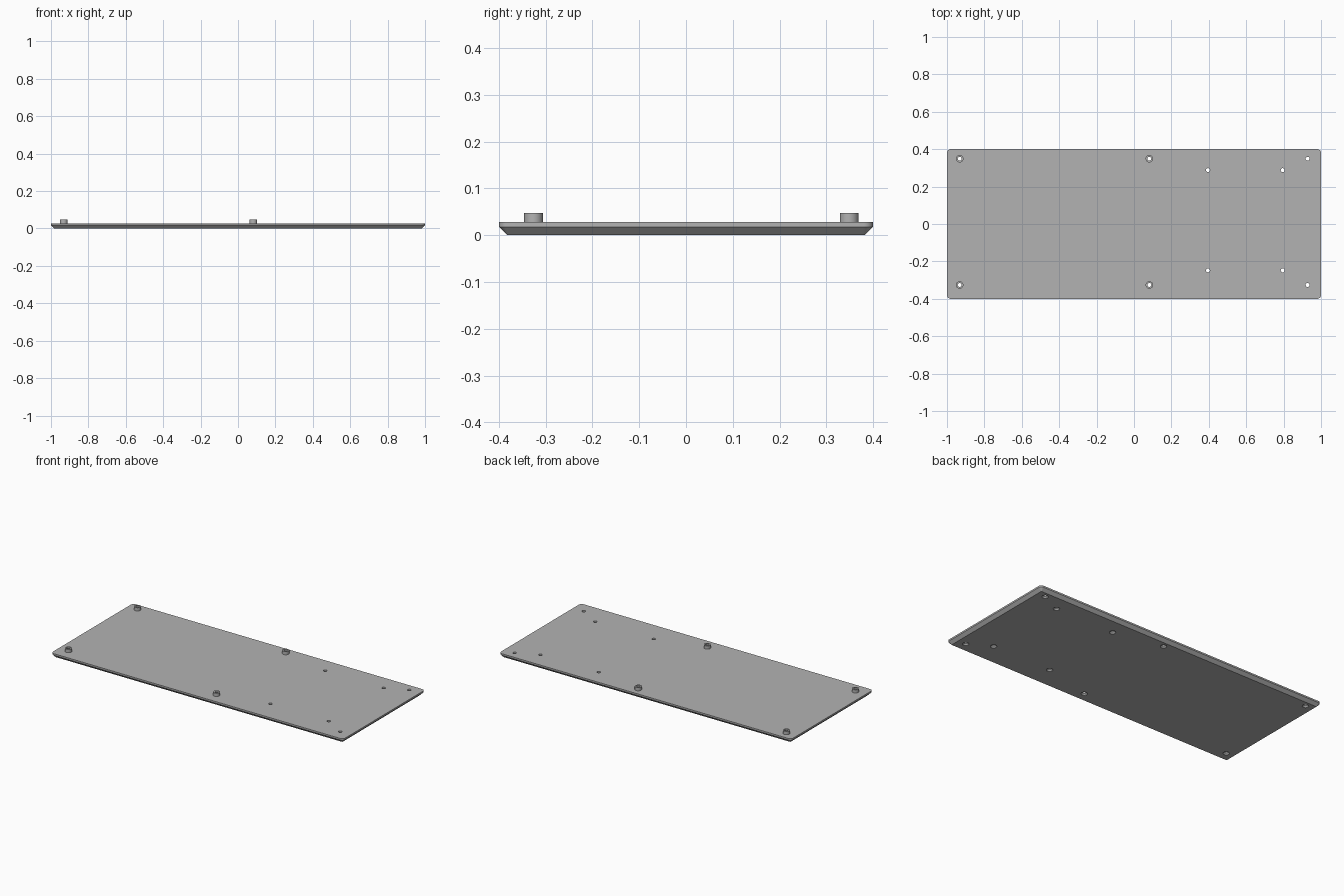
import bpy
import bmesh
import math

cube = bpy.data.objects.get("Cube")
if cube:
    bpy.data.objects.remove(cube, do_unlink=True)

HALF_X, HALF_Y = 1.0, 0.4
PLATE_TOP, POST_TOP = 0.028, 0.048
CHAMFER, CORNER = 0.018, 0.02
HOLE_R, POST_R, SINK_R = 0.0105, 0.02, 0.018

POSTS = [(x, y) for x in (-0.932, 0.082) for y in (0.349, -0.326)]
HOLES = [(x, y) for x in (0.395, 0.795) for y in (0.288, -0.248)]
HOLES += [(0.928, 0.349), (0.928, -0.326)]

grey = bpy.data.materials.new("plain grey")
grey.use_nodes = True
colour = (0.45, 0.45, 0.45, 1)
grey.diffuse_color = colour
grey.node_tree.nodes["Principled BSDF"].inputs["Base Color"].default_value = colour


def make_object(name, bm):
    bmesh.ops.recalc_face_normals(bm, faces=bm.faces)
    mesh = bpy.data.meshes.new(name)
    bm.to_mesh(mesh)
    bm.free()
    mesh.materials.append(grey)
    obj = bpy.data.objects.new(name, mesh)
    bpy.context.collection.objects.link(obj)
    return obj


def skin(bm, loops, cap=False):
    """Bridge equal-length vertex loops, optionally closing both ends."""
    for a, b in zip(loops, loops[1:]):
        n = len(a)
        for i in range(n):
            j = (i + 1) % n
            bm.faces.new((a[i], a[j], b[j], b[i]))
    if cap:
        bm.faces.new(loops[0][::-1])
        bm.faces.new(loops[-1])


def lathe(bm, centre, profile, cap=False, sides=32):
    """Turn a (radius, height) profile about a vertical axis."""
    angles = [2 * math.pi * i / sides for i in range(sides)]
    skin(bm, [[bm.verts.new((centre[0] + r * math.cos(a),
                             centre[1] + r * math.sin(a), z)) for a in angles]
              for r, z in profile], cap)


def rounded_loop(bm, inset, z, steps=6):
    """Rounded rectangle, with corner arcs concentric at every inset."""
    verts = []
    for k, (sx, sy) in enumerate(((1, 1), (-1, 1), (-1, -1), (1, -1))):
        for i in range(steps + 1):
            a = math.pi / 2 * (k + i / steps)
            verts.append(bm.verts.new((
                sx * (HALF_X - CORNER) + (CORNER - inset) * math.cos(a),
                sy * (HALF_Y - CORNER) + (CORNER - inset) * math.sin(a), z)))
    return verts


# Base plate with a chamfered underside
bm = bmesh.new()
skin(bm, [rounded_loop(bm, CHAMFER, 0), rounded_loop(bm, 0, CHAMFER),
          rounded_loop(bm, 0, PLATE_TOP)], cap=True)
plate = make_object("base_plate", bm)

# Countersunk screw holes through the plate
bm = bmesh.new()
for centre in POSTS + HOLES:
    lathe(bm, centre, [(SINK_R, -0.01), (SINK_R, 0.001),
                       (HOLE_R, 0.009), (HOLE_R, 0.06)], cap=True)
cutter = make_object("hole_cutter", bm)
cutter.hide_render = True
cut = plate.modifiers.new("screw_holes", "BOOLEAN")
cut.operation = "DIFFERENCE"
cut.solver = "EXACT"
cut.object = cutter
bpy.ops.object.select_all(action="DESELECT")
bpy.context.view_layer.objects.active = plate
plate.select_set(True)
bpy.ops.object.modifier_apply(modifier=cut.name)
bpy.data.objects.remove(cutter, do_unlink=True)

# Hollow standoffs on top of the plate
parts = [plate]
names = ("right_back", "right_front", "middle_back", "middle_front")
for name, centre in zip(names, POSTS):
    bm = bmesh.new()
    lathe(bm, centre, [(POST_R, PLATE_TOP), (POST_R, POST_TOP),
                       (HOLE_R, POST_TOP), (HOLE_R, PLATE_TOP),
                       (POST_R, PLATE_TOP)])
    bmesh.ops.remove_doubles(bm, verts=bm.verts, dist=1e-5)
    parts.append(make_object("standoff_" + name, bm))

# Smooth round walls, crisp edges
for obj in parts:
    obj.select_set(True)
bpy.ops.object.shade_smooth_by_angle(angle=math.radians(30))
